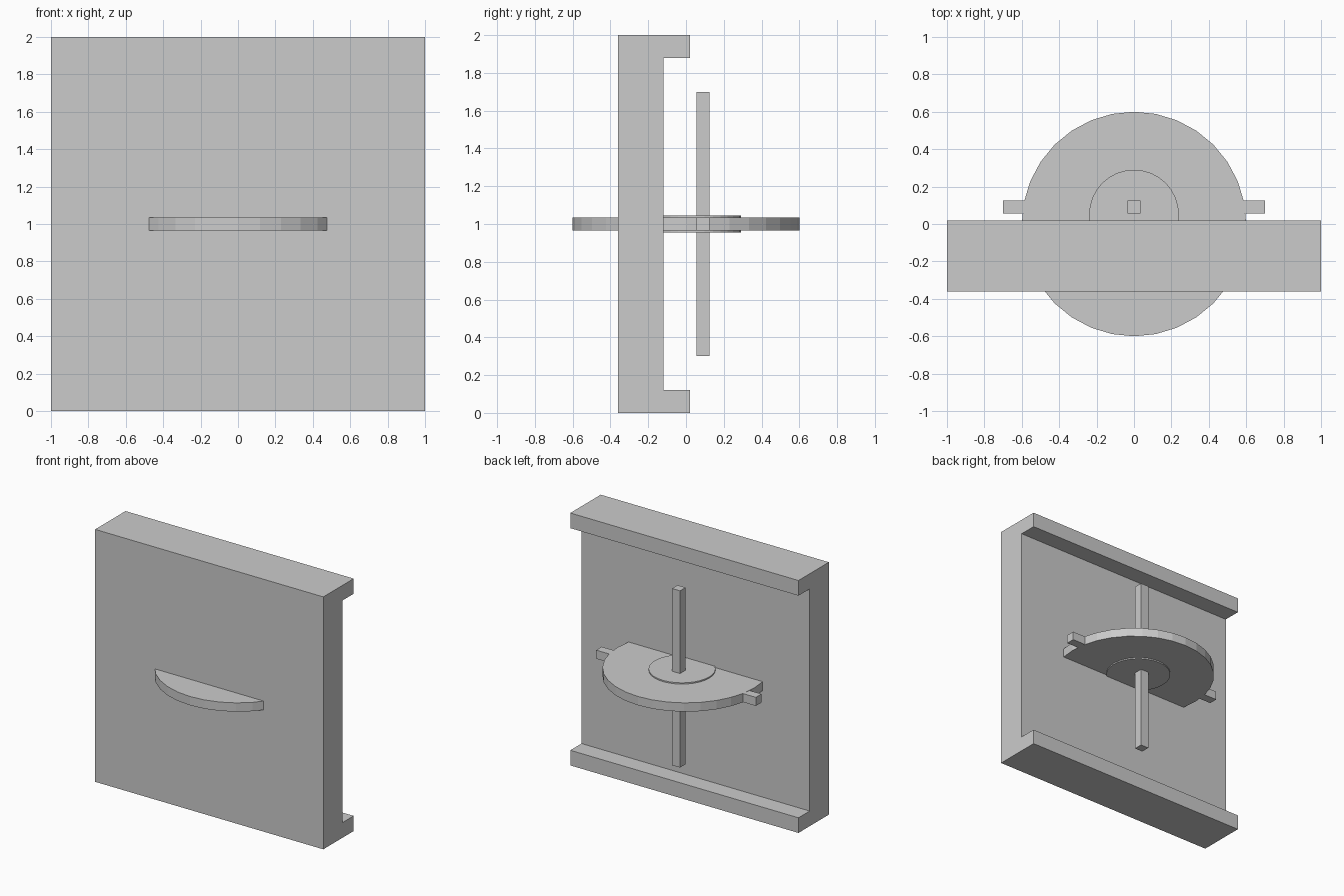
import bpy, bmesh

if "Cube" in bpy.data.objects:
    bpy.data.objects.remove(bpy.data.objects["Cube"])


def finish(name, bm):
    bmesh.ops.recalc_face_normals(bm, faces=bm.faces)
    mesh = bpy.data.meshes.new(name)
    bm.to_mesh(mesh)
    bm.free()
    obj = bpy.data.objects.new(name, mesh)
    bpy.context.collection.objects.link(obj)
    return obj


def box(name, center, size):
    bm = bmesh.new()
    bmesh.ops.create_cube(bm, size=1)
    bmesh.ops.scale(bm, vec=size, verts=bm.verts)
    finish(name, bm).location = center


def disc(name, center, radius, height):
    bm = bmesh.new()
    bmesh.ops.create_cone(bm, cap_ends=True, segments=32,
                          radius1=radius, radius2=radius, depth=height)
    finish(name, bm).location = center


# Channel-shaped panel with top and bottom flanges, extruded along x
profile = [(-0.36, 0), (0.02, 0), (0.02, 0.12), (-0.12, 0.12),
           (-0.12, 1.88), (0.02, 1.88), (0.02, 2), (-0.36, 2)]
bm = bmesh.new()
face = bm.faces.new([bm.verts.new((-1, y, z)) for y, z in profile])
ext = bmesh.ops.extrude_face_region(bm, geom=[face])
bmesh.ops.translate(bm, vec=(2, 0, 0),
                    verts=[v for v in ext["geom"] if isinstance(v, bmesh.types.BMVert)])
finish("panel", bm)

# Wheel passing through the panel, with a slightly thicker hub
disc("wheel", (0, 0, 1), 0.6, 0.07)
disc("hub", (0, 0.05, 1), 0.24, 0.09)

# Crossed bars behind the panel
box("vertical_bar", (0, 0.09, 1), (0.07, 0.07, 1.4))
box("horizontal_bar", (0, 0.09, 1), (1.4, 0.07, 0.068))
